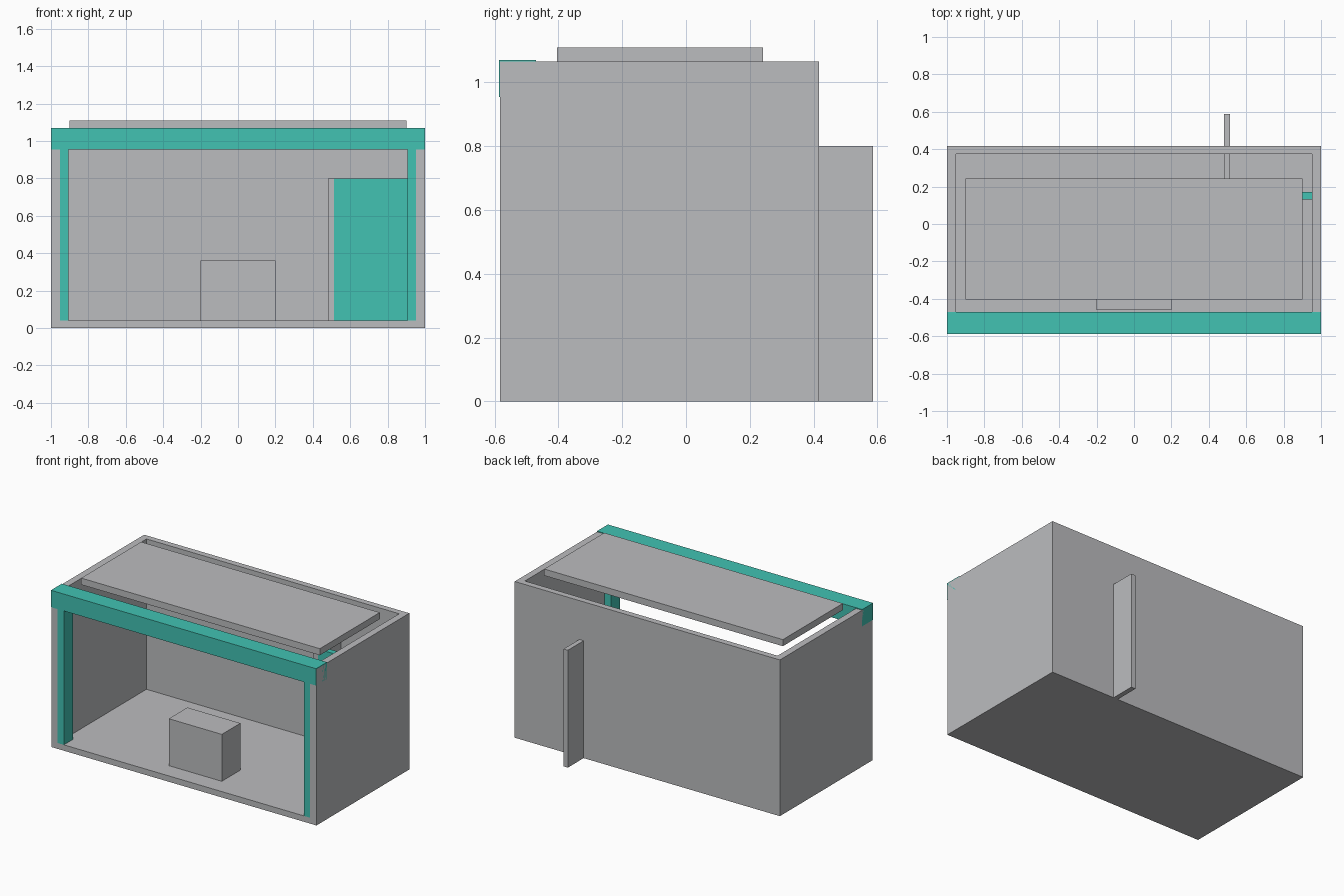
import bpy
import bmesh
from mathutils import Vector

cube = bpy.data.objects.get("Cube")
if cube:
    bpy.data.objects.remove(cube, do_unlink=True)


def make_material(name, color):
    mat = bpy.data.materials.new(name)
    mat.use_nodes = True
    mat.diffuse_color = color
    mat.node_tree.nodes["Principled BSDF"].inputs["Base Color"].default_value = color
    return mat


GREY = make_material("light grey", (0.5, 0.505, 0.52, 1))
TEAL = make_material("teal", (0.054, 0.54, 0.45, 1))


def box(name, x, y, z, mat):
    """Axis-aligned box given its (min, max) range on each axis."""
    low, high = (Vector(c) for c in zip(x, y, z))
    mesh = bpy.data.meshes.new(name)
    bm = bmesh.new()
    bmesh.ops.create_cube(bm, size=1)
    for v in bm.verts:
        v.co = (low + high) / 2 + v.co * (high - low)
    bm.to_mesh(mesh)
    bm.free()
    mesh.materials.append(mat)
    obj = bpy.data.objects.new(name, mesh)
    bpy.context.scene.collection.objects.link(obj)
    return obj


FRONT, BACK = -0.583, 0.417
INNER_X, INNER_BACK = 0.953, 0.375
FLOOR, WALL_TOP, BEAM_BOTTOM = 0.04, 1.065, 0.955

# Shell: floor, back wall and side walls
box("floor", (-1, 1), (FRONT, BACK), (0, FLOOR), GREY)
box("back_wall", (-INNER_X, INNER_X), (INNER_BACK, BACK), (FLOOR, WALL_TOP), GREY)
for side, s in (("left", 1), ("right", -1)):
    box(side + "_wall", sorted((s * INNER_X, s)), (FRONT, BACK), (FLOOR, WALL_TOP), GREY)
    # Front column lining the wall
    box(side + "_column", sorted((s * 0.905, s * INNER_X)), (FRONT, FRONT + 0.1),
        (FLOOR, BEAM_BOTTOM), TEAL)

# Beam over the open front, standing slightly proud of the walls
box("front_beam", (-1, 1), (FRONT - 0.004, -0.47), (BEAM_BOTTOM, WALL_TOP + 0.005), TEAL)

# Raised roof panel
box("roof_panel", (-0.9, 0.9), (-0.404, 0.242), (WALL_TOP, 1.11), GREY)

# Counter near the opening
box("counter", (-0.2, 0.2), (-0.46, -0.26), (FLOOR, 0.36), GREY)

# Corner room: a partition running out through the back wall, and its front panel
box("partition", (0.48, 0.513), (0.13, 0.587), (0, 0.8), GREY)
box("room_front_panel", (0.513, INNER_X), (0.13, 0.17), (FLOOR, 0.8), TEAL)
